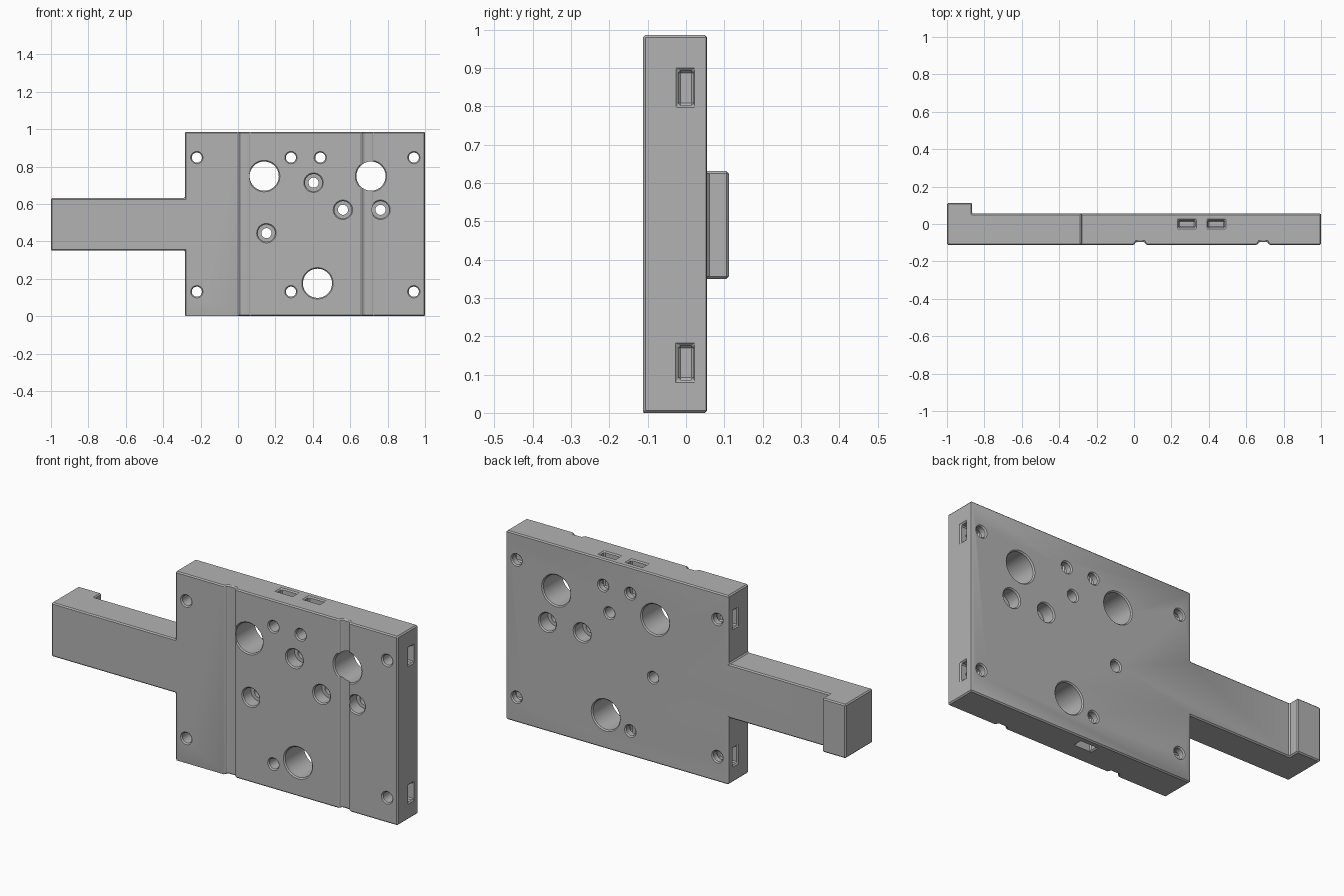
import bpy, bmesh, math
from mathutils import Matrix, Vector

old = bpy.data.objects.get("Cube")
if old:
    bpy.data.objects.remove(old, do_unlink=True)

FRONT, BACK, TOP = -0.112, 0.055, 0.986
CHAMFER = 0.006
BOLT, BORE, LARGE = 0.027, 0.046, 0.078

grey = bpy.data.materials.new("plain grey")
grey.use_nodes = True
grey.diffuse_color = (0.45, 0.45, 0.45, 1)
grey.node_tree.nodes["Principled BSDF"].inputs["Base Color"].default_value = grey.diffuse_color


def make_object(name, bm):
    bmesh.ops.recalc_face_normals(bm, faces=bm.faces)
    mesh = bpy.data.meshes.new(name)
    bm.to_mesh(mesh)
    bm.free()
    mesh.materials.append(grey)
    obj = bpy.data.objects.new(name, mesh)
    bpy.context.collection.objects.link(obj)
    return obj


def prism(name, points, start, end):
    """Extrude a flat outline by the vector from start to end."""
    bm = bmesh.new()
    face = bm.faces.new([bm.verts.new(Vector(p) + Vector(start)) for p in points])
    made = bmesh.ops.extrude_face_region(bm, geom=[face])["geom"]
    verts = [v for v in made if isinstance(v, bmesh.types.BMVert)]
    bmesh.ops.translate(bm, verts=verts, vec=Vector(end) - Vector(start))
    return make_object(name, bm)


def box(name, low, high):
    bm = bmesh.new()
    bmesh.ops.create_cube(bm, size=1)
    low, high = Vector(low), Vector(high)
    bmesh.ops.scale(bm, verts=bm.verts, vec=high - low)
    bmesh.ops.translate(bm, verts=bm.verts, vec=(low + high) / 2)
    return make_object(name, bm)


def hole(name, x, z, profile, sides=40):
    """Turn a (radius, y) profile into a round cutter running front to back."""
    bm = bmesh.new()
    rings = []
    for radius, y in profile:
        angles = [math.tau * i / sides for i in range(sides)]
        rings.append([bm.verts.new((x + radius * math.cos(a), y, z + radius * math.sin(a)))
                      for a in angles])
    for a, b in zip(rings, rings[1:]):
        for i in range(sides):
            j = (i + 1) % sides
            bm.faces.new((a[i], a[j], b[j], b[i]))
    bm.faces.new(rings[0])
    bm.faces.new(rings[-1])
    return make_object(name, bm)


def apply(obj, modifier):
    bpy.context.view_layer.objects.active = obj
    bpy.ops.object.modifier_apply(modifier=modifier.name)


def cut(obj, cutter):
    mod = obj.modifiers.new("cut", 'BOOLEAN')
    mod.operation, mod.solver, mod.object = 'DIFFERENCE', 'EXACT', cutter
    apply(obj, mod)
    bpy.data.objects.remove(cutter, do_unlink=True)


# Plate and arm in one outline, at the full depth of the end hook
left, arm_low, arm_high = -0.284, 0.35, 0.631
outline = [(-1, arm_low), (left, arm_low), (left, 0), (1, 0),
           (1, TOP), (left, TOP), (left, arm_high), (-1, arm_high)]
plate = prism("mounting_plate", [(x, 0, z) for x, z in outline],
              (0, FRONT, 0), (0, -FRONT, 0))
cut(plate, box("back_trim", (-0.865, BACK, -1), (2, 1, 2)))

# Two shallow vertical grooves with sloped sides
for x in (0.033, 0.691):
    shape = [(-0.042, -0.13), (0.042, -0.13), (0.022, -0.095), (-0.022, -0.095)]
    cut(plate, prism("groove", [(x + dx, y, 0) for dx, y in shape], (0, 0, -1), (0, 0, 2)))

# Nut pockets reaching from the rims to the bolt holes
low, high = 0.131, 0.848
half, deep = 0.045, 0.02
for z in (low, high):
    for x, rim in ((-0.22, -0.5), (0.94, 1.2)):
        inner = x + (half if rim < x else -half)
        cut(plate, box("side_pocket", (min(inner, rim), -deep, z - half),
                       (max(inner, rim), deep, z + half)))
for x, z, rim in ((0.283, high, 1.2), (0.44, high, 1.2), (0.283, low, -0.2)):
    inner = z + (half if rim < z else -half)
    cut(plate, box("rim_pocket", (x - half, -deep, min(inner, rim)),
                   (x + half, deep, max(inner, rim))))

# Chamfer every edge
bevel = plate.modifiers.new("chamfer", 'BEVEL')
bevel.width, bevel.segments, bevel.limit_method = CHAMFER, 1, 'ANGLE'
bevel.angle_limit = math.radians(40)
apply(plate, bevel)


def front_end(r):
    return [(r + 2 * CHAMFER, FRONT - CHAMFER), (r, FRONT + CHAMFER)]


def back_end(r):
    return [(r, BACK - CHAMFER), (r + 2 * CHAMFER, BACK + CHAMFER)]


# Plain holes: bolts near the rim and three large openings
bolts = [(x, z, BOLT) for x in (-0.22, 0.283, 0.94) for z in (low, high)]
bolts.append((0.44, high, BOLT))
openings = [(x, z, LARGE) for x, z in ((0.14, 0.749), (0.711, 0.749), (0.425, 0.176))]
for x, z, r in bolts + openings:
    cut(plate, hole("round_hole", x, z, front_end(r) + back_end(r)))

# Counterbored holes, two of them recessed from both faces
for x, z, both in ((0.404, 0.714, False), (0.152, 0.444, False),
                   (0.561, 0.569, True), (0.762, 0.569, True)):
    profile = front_end(BORE) + [(BORE, -0.045), (BOLT, -0.045)]
    if both:
        profile += [(BOLT, -0.015), (BORE, -0.015)] + back_end(BORE)
    else:
        profile += back_end(BOLT)
    cut(plate, hole("stepped_hole", x, z, profile))

# Smooth the round walls and keep the edges crisp
bpy.ops.object.select_all(action='DESELECT')
plate.select_set(True)
bpy.context.view_layer.objects.active = plate
bpy.ops.object.shade_smooth_by_angle(angle=math.radians(25))
